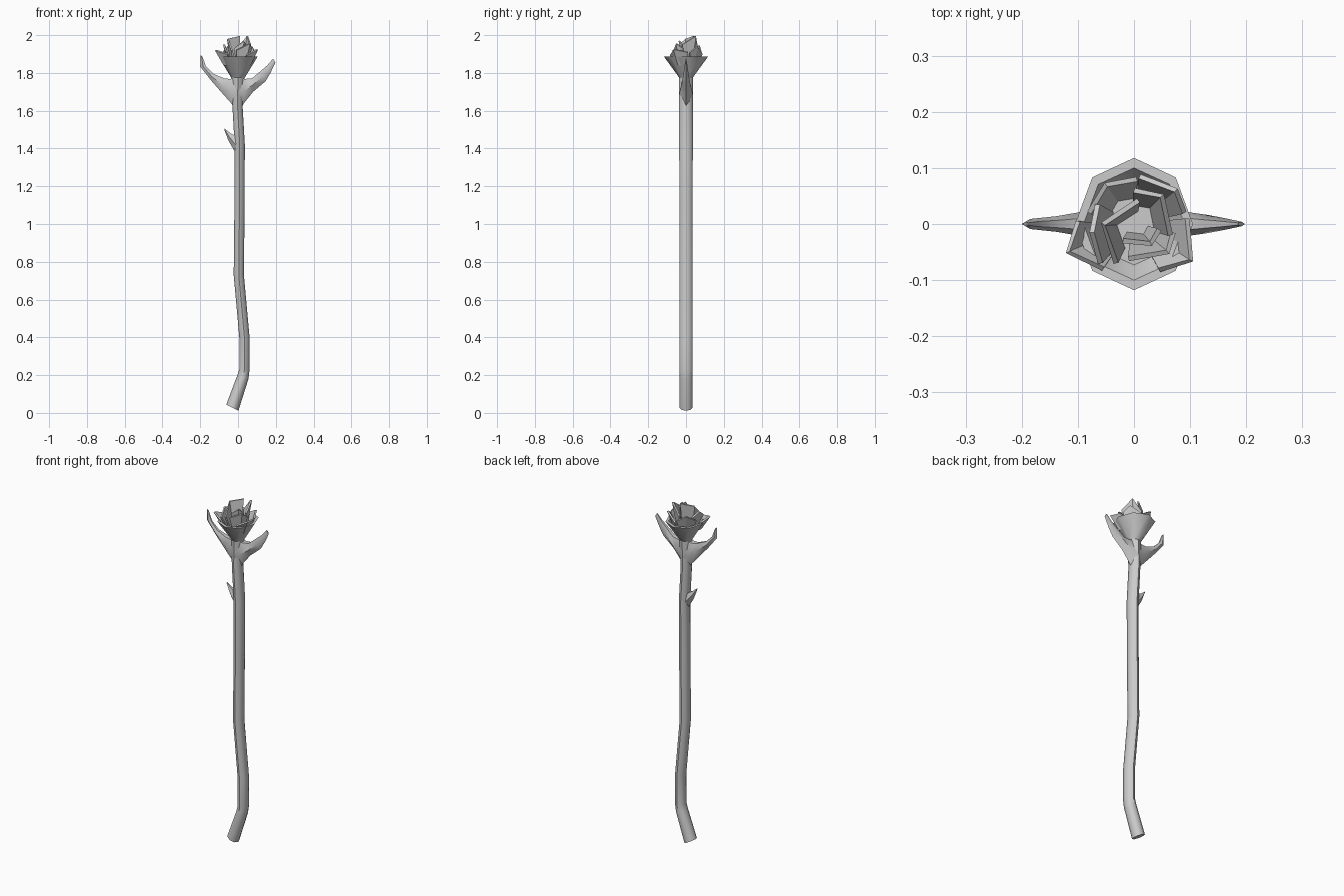
import bpy, bmesh, math
from mathutils import Vector


def make_object(name, verts, faces, smooth=False):
    mesh = bpy.data.meshes.new(name)
    mesh.from_pydata(verts, [], faces)
    bm = bmesh.new()
    bm.from_mesh(mesh)
    bmesh.ops.recalc_face_normals(bm, faces=bm.faces)
    bm.to_mesh(mesh)
    bm.free()
    obj = bpy.data.objects.new(name, mesh)
    bpy.context.collection.objects.link(obj)
    if smooth:
        bpy.ops.object.select_all(action='DESELECT')
        obj.select_set(True)
        bpy.context.view_layer.objects.active = obj
        bpy.ops.object.shade_smooth_by_angle(angle=math.radians(50))
    return obj


def loft(name, rings, smooth=True):
    """Skin equal-sized rings of points and cap both ends."""
    n = len(rings[0])
    verts = [p for r in rings for p in r]
    faces = [(k * n + i, k * n + (i + 1) % n, (k + 1) * n + (i + 1) % n, (k + 1) * n + i)
             for k in range(len(rings) - 1) for i in range(n)]
    faces += [tuple(range(n)), tuple(range((len(rings) - 1) * n, len(rings) * n))]
    return make_object(name, verts, faces, smooth)


def ring(x, z, rx, ry, tilt=0, sides=8):
    """Elliptical ring, leaned about the y axis by tilt degrees."""
    t = math.radians(tilt)
    return [(x + rx * math.cos(a) * math.cos(t), ry * math.sin(a), z - rx * math.cos(a) * math.sin(t))
            for a in (2 * math.pi * i / sides for i in range(sides))]


# Bent stem: x, z, rx, ry, tilt
stem = [(-0.03, 0.028, 0.036, 0.035, 27), (0.026, 0.19, 0.031, 0.035, 18),
        (0.034, 0.23, 0.027, 0.035, 5), (0.034, 0.40, 0.027, 0.035, -4),
        (0.004, 0.73, 0.027, 0.035, -3), (0.008, 1.10, 0.027, 0.035, 0),
        (0.009, 1.42, 0.027, 0.036, -2), (-0.003, 1.63, 0.027, 0.036, 0),
        (0.0, 1.78, 0.036, 0.036, 0)]
loft("stem", [ring(*r) for r in stem])

# Octagonal flower cup with a thick rim and hollow inside
cup = [(0, 1.775, 0.036, 0.036), (0, 1.888, 0.105, 0.118),
       (0, 1.888, 0.090, 0.100), (0, 1.845, 0.066, 0.073)]
loft("cup", [ring(*r) for r in cup])


# Leaves and thorn: cross-sections between a lower and an upper edge
def leaf(name, sections):
    rings = []
    for (lx, lz), (ux, uz), w in sections:
        mx, mz = (lx + ux) / 2, (lz + uz) / 2
        rings.append([(lx, 0, lz), (mx, w, mz), (ux, w * 0.5, uz), (ux, -w * 0.5, uz), (mx, -w, mz)])
    loft(name, rings)


leaf("left_leaf", [((-0.005, 1.58), (0.0, 1.785), 0.036), ((-0.035, 1.638), (-0.038, 1.768), 0.033),
                   ((-0.09, 1.70), (-0.07, 1.77), 0.024), ((-0.145, 1.763), (-0.13, 1.795), 0.014),
                   ((-0.20, 1.833), (-0.17, 1.835), 0.009), ((-0.199, 1.895), (-0.188, 1.885), 0.004)])
leaf("right_leaf", [((0.0, 1.58), (0.0, 1.785), 0.036), ((0.03, 1.638), (0.035, 1.768), 0.033),
                    ((0.08, 1.70), (0.075, 1.772), 0.024), ((0.145, 1.755), (0.12, 1.81), 0.016),
                    ((0.172, 1.80), (0.155, 1.84), 0.010), ((0.198, 1.855), (0.185, 1.875), 0.004)])
leaf("thorn", [((0.005, 1.36), (0.0, 1.46), 0.026), ((-0.018, 1.385), (-0.02, 1.47), 0.022),
               ((-0.05, 1.44), (-0.042, 1.482), 0.014), ((-0.073, 1.50), (-0.07, 1.505), 0.004)])

# Angular petals: three top points each, narrowing into the cup
petals = [
    ((-0.10, 0.005, 1.90), (-0.118, -0.05, 1.92), (-0.055, -0.08, 1.90)),
    ((0.095, 0.01, 1.91), (0.102, -0.065, 1.925), (0.045, -0.082, 1.895)),
    ((-0.08, 0.02, 1.91), (-0.05, 0.07, 1.945), (0.005, 0.08, 1.91)),
    ((0.01, 0.085, 1.90), (0.075, 0.06, 1.94), (0.09, 0.02, 1.91)),
    ((0.0, 0.06, 1.93), (0.05, 0.05, 1.995), (0.065, -0.02, 1.95)),
    ((-0.02, -0.03, 1.93), (0.03, -0.035, 1.97), (0.045, -0.01, 1.94)),
    ((-0.01, -0.062, 1.92), (0.06, -0.05, 1.955), (0.07, -0.015, 1.93)),
    ((0.008, 0.042, 1.995), (-0.055, 0.0, 1.98), (-0.032, -0.07, 1.92)),
    ((-0.065, 0.035, 1.93), (-0.075, -0.015, 1.95), (-0.06, -0.07, 1.91)),
]
for i, top in enumerate(petals):
    base = [(x * 0.62, y * 0.62, 1.842) for x, y, z in top]
    obj = make_object(f"petal_{i + 1}", base + list(top), [(0, 1, 4, 3), (1, 2, 5, 4)])
    mod = obj.modifiers.new("thickness", 'SOLIDIFY')
    mod.thickness = 0.009
    mod.offset = 0
